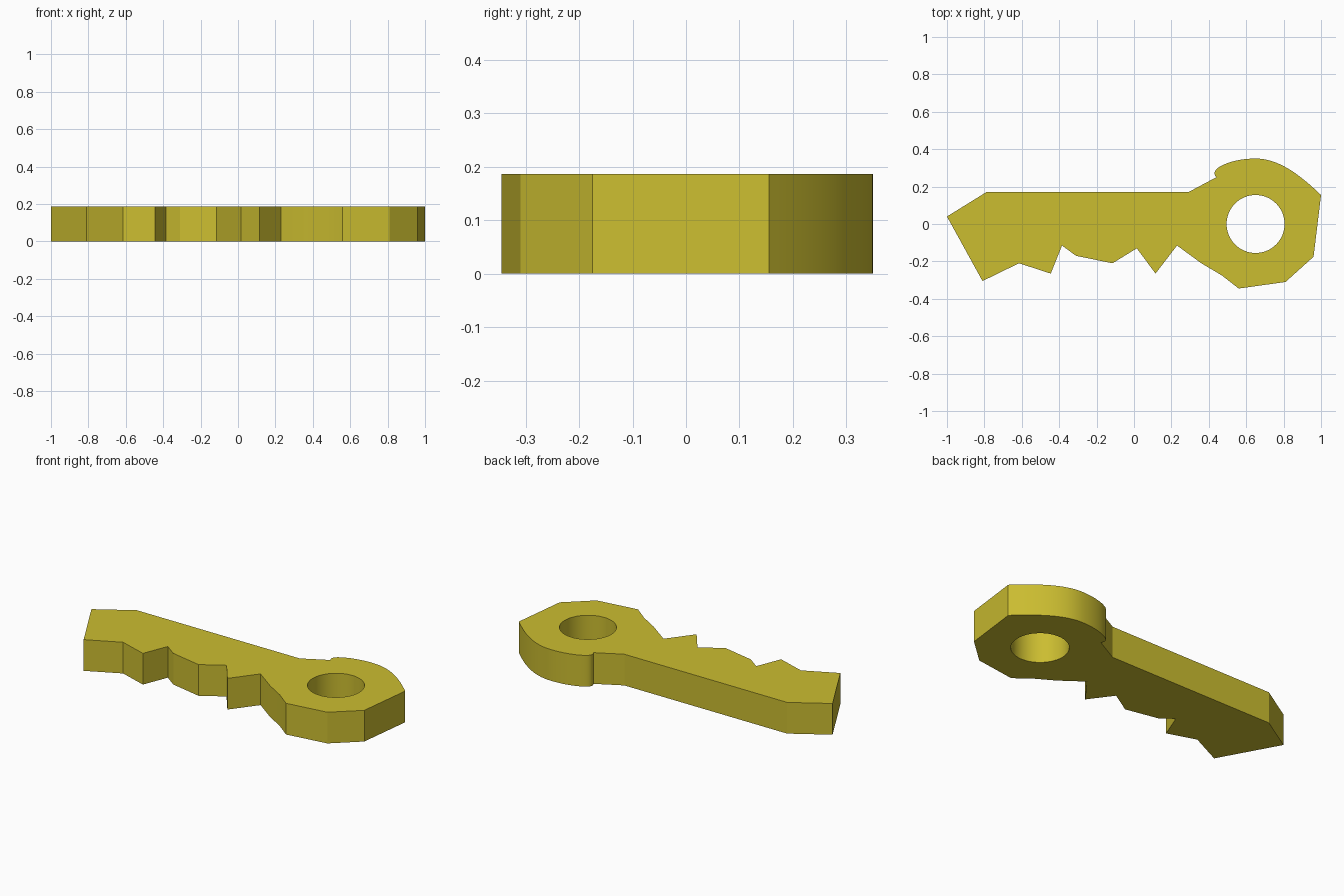
import bpy, bmesh
from math import cos, sin, tau
from mathutils import Vector
from mathutils.geometry import interpolate_bezier

THICKNESS = 0.187
HOLE_CENTRE, HOLE_RADIUS, HOLE_SIDES = (0.65, 0.0), 0.155, 64

cube = bpy.data.objects.get("Cube")
if cube:
    bpy.data.objects.remove(cube, do_unlink=True)


def make_material(name, colour):
    mat = bpy.data.materials.new(name)
    mat.use_nodes = True
    mat.diffuse_color = colour
    mat.node_tree.nodes["Principled BSDF"].inputs["Base Color"].default_value = colour
    return mat


def bezier(a, b, c, d, steps):
    """Sampled curve without its last point, so pieces can be chained."""
    points = interpolate_bezier(*(Vector((*p, 0)) for p in (a, b, c, d)), steps + 1)
    return [p.to_2d() for p in points[:-1]]


def add_loop(bm, points):
    verts = [bm.verts.new((p[0], p[1], 0)) for p in points]
    return [bm.edges.new((v, verts[(i + 1) % len(verts)])) for i, v in enumerate(verts)]


# Straight back of the blade, from the tip to the head
back = [(-1, 0.04), (-0.79, 0.17), (0.29, 0.17)]

# Rounded top of the head, starting with the small lip
head_curve = (
    bezier((0.44, 0.25), (0.425, 0.265), (0.425, 0.29), (0.465, 0.31), 8)
    + bezier((0.465, 0.31), (0.51, 0.335), (0.58, 0.35), (0.65, 0.35), 10)
    + bezier((0.65, 0.35), (0.77, 0.35), (0.88, 0.27), (1, 0.155), 16)
)

# Faceted end of the head
head_end = [(1, 0.155), (0.96, -0.175), (0.81, -0.31), (0.56, -0.345),
            (0.47, -0.275), (0.36, -0.21)]

# Teeth, from the head back to the tip
teeth = [(0.23, -0.115), (0.115, -0.265), (0.015, -0.13), (-0.115, -0.21),
         (-0.31, -0.17), (-0.385, -0.115), (-0.445, -0.265), (-0.615, -0.21),
         (-0.81, -0.305)]

hole = [(HOLE_CENTRE[0] + HOLE_RADIUS * cos(tau * i / HOLE_SIDES),
         HOLE_CENTRE[1] + HOLE_RADIUS * sin(tau * i / HOLE_SIDES))
        for i in range(HOLE_SIDES)]

# Fill the outline around the hole and extrude it into a plate
bm = bmesh.new()
edges = add_loop(bm, back + head_curve + head_end + teeth) + add_loop(bm, hole)
bmesh.ops.triangle_fill(bm, edges=edges, use_beauty=True, normal=(0, 0, 1))
solid = bmesh.ops.extrude_face_region(bm, geom=bm.faces[:], use_keep_orig=True)
top = [g for g in solid["geom"] if isinstance(g, bmesh.types.BMVert)]
bmesh.ops.translate(bm, verts=top, vec=(0, 0, THICKNESS))
bmesh.ops.recalc_face_normals(bm, faces=bm.faces[:])
mesh = bpy.data.meshes.new("key_plate")
bm.to_mesh(mesh)
bm.free()

mesh.materials.append(make_material("brass yellow", (0.6, 0.51, 0.03, 1)))
key = bpy.data.objects.new("key_plate", mesh)
bpy.context.collection.objects.link(key)

# Smooth the hole and head curve, keep the corners sharp
bpy.ops.object.select_all(action="DESELECT")
key.select_set(True)
bpy.context.view_layer.objects.active = key
bpy.ops.object.shade_smooth_by_angle(angle=0.4)
